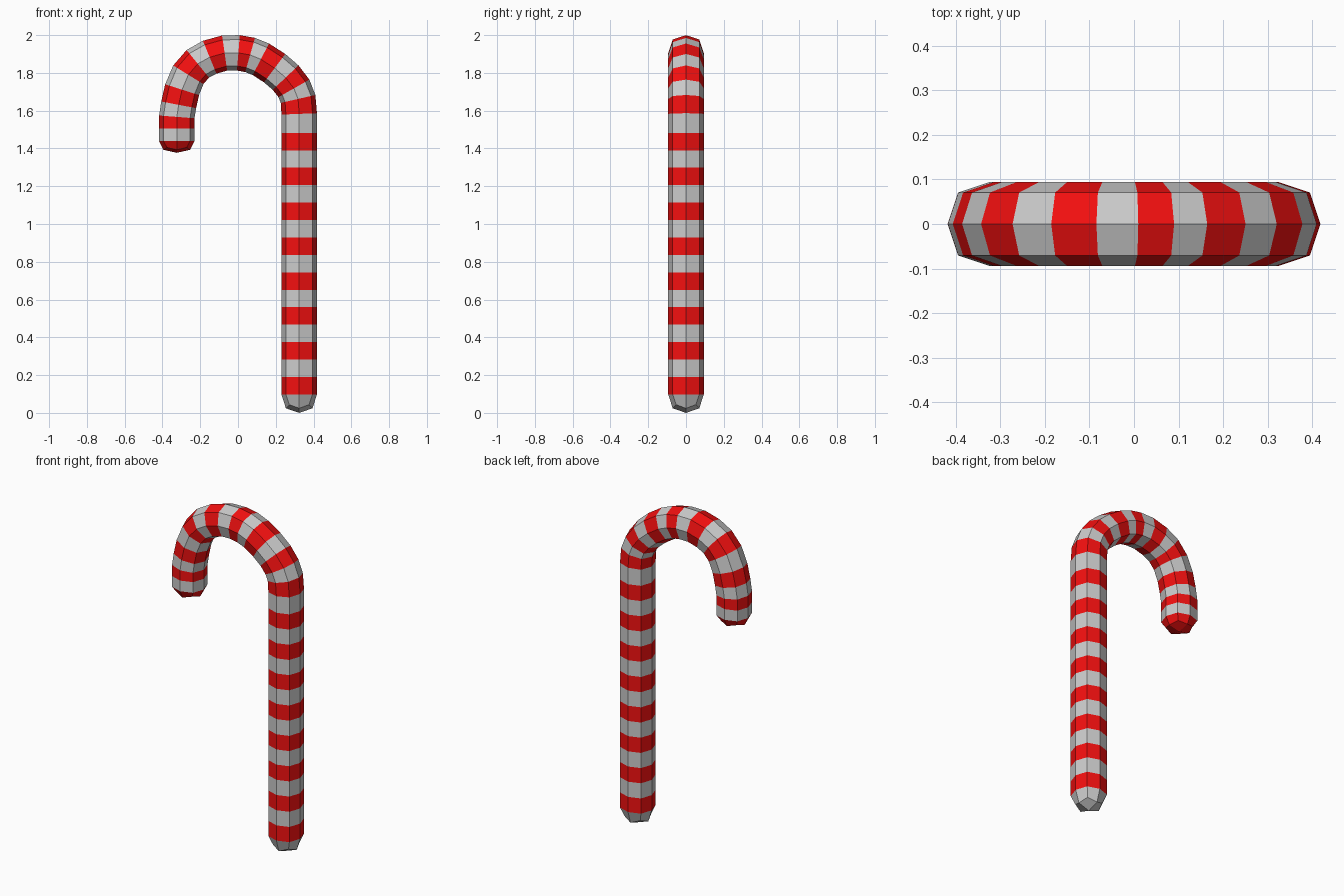
import bpy, bmesh
from mathutils import Vector

if "Cube" in bpy.data.objects:
    bpy.data.objects.remove(bpy.data.objects["Cube"])

R = 0.094   # half width of the stick
D = 0.75    # rounded-square corner factor
SECTION = [(1, 0), (D, D), (0, 1), (-D, D), (-1, 0), (-D, -D), (0, -1), (D, -D)]

# Centre line: straight shaft, then the crook (x, z)
path = [(0.324, 0.098 + 0.0923 * k) for k in range(16)]
path += [(0.324, 1.583), (0.318, 1.662), (0.296, 1.718), (0.252, 1.775),
         (0.194, 1.825), (0.121, 1.872), (0.064, 1.895), (0.002, 1.906),
         (-0.071, 1.905), (-0.150, 1.883), (-0.213, 1.848), (-0.263, 1.790),
         (-0.296, 1.711), (-0.314, 1.631), (-0.324, 1.567), (-0.324, 1.505),
         (-0.324, 1.44)]
pts = [Vector((x, 0, z)) for x, z in path]
Y = Vector((0, 1, 0))


def tangent(i):
    t = Vector((0, 0, 0))
    if i > 0:
        t += (pts[i] - pts[i - 1]).normalized()
    if i < len(pts) - 1:
        t += (pts[i + 1] - pts[i]).normalized()
    return t.normalized()


bm = bmesh.new()

# Tube rings
rings = []
for i, p in enumerate(pts):
    t = tangent(i)
    side = Vector((t.z, 0, -t.x))
    rings.append([bm.verts.new(p + side * (a * R) + Y * (b * R)) for a, b in SECTION])


def bridge(r0, r1, mat):
    for j in range(8):
        k = (j + 1) % 8
        bm.faces.new((r0[j], r0[k], r1[k], r1[j])).material_index = mat


# Alternating stripes
for i in range(len(rings) - 1):
    bridge(rings[i], rings[i + 1], 1 if i % 2 == 0 else 0)


# Rounded ends: a smaller ring closed by four quads
def cap(i, direction, depth, mat):
    p = pts[i]
    side = Vector((1, 0, 0)) if i == 0 else Vector((-1, 0, 0))
    ring = []
    for j, (a, b) in enumerate(SECTION):
        s, h = (0.75, 0.75) if j % 2 == 0 else (0.555 / D, 0.555)
        ring.append(bm.verts.new(p + (side * a + Y * b) * (R * s) + direction * (depth * h)))
    bridge(rings[i], ring, mat)
    tip = bm.verts.new(p + direction * depth)
    for j in range(0, 8, 2):
        bm.faces.new((tip, ring[j], ring[j + 1], ring[(j + 2) % 8])).material_index = mat


down = Vector((0, 0, -1))
cap(0, down, 0.098, 0)
cap(len(pts) - 1, down, 0.063, 1)

bmesh.ops.recalc_face_normals(bm, faces=bm.faces[:])
mesh = bpy.data.meshes.new("striped_cane")
bm.to_mesh(mesh)
bm.free()

# Stripe colours
for name, col in (("white_stripe", (0.8, 0.8, 0.8, 1)), ("red_stripe", (0.9, 0.005, 0.005, 1))):
    m = bpy.data.materials.new(name)
    m.diffuse_color = col
    m.use_nodes = True
    m.node_tree.nodes["Principled BSDF"].inputs["Base Color"].default_value = m.diffuse_color
    mesh.materials.append(m)

obj = bpy.data.objects.new("striped_cane", mesh)
bpy.context.collection.objects.link(obj)
